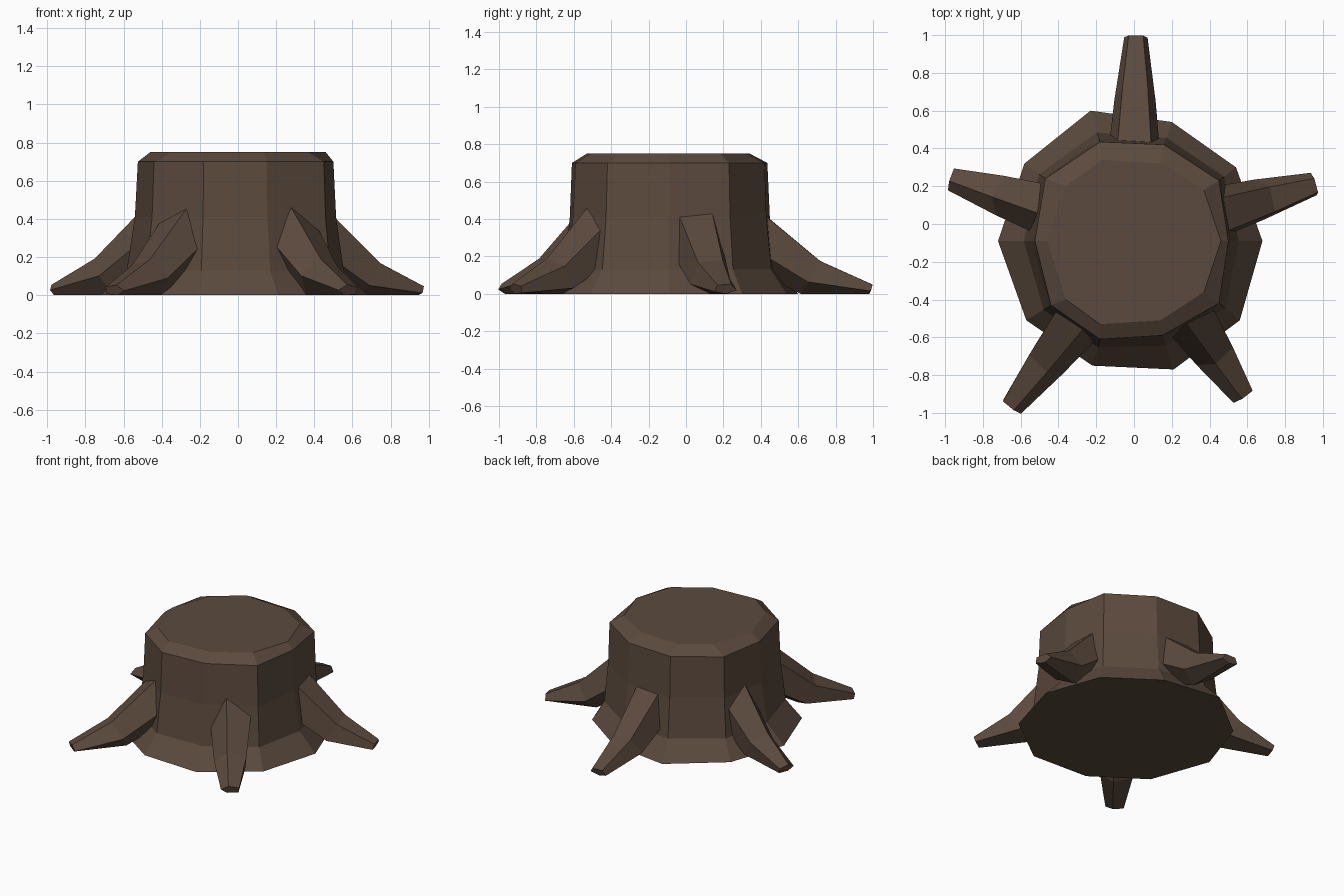
import bpy, bmesh, math
from mathutils import Vector

if "Cube" in bpy.data.objects:
    bpy.data.objects.remove(bpy.data.objects["Cube"])

bark = bpy.data.materials.new("dark_brown_bark")
bark.diffuse_color = (0.105, 0.068, 0.047, 1)
bark.use_nodes = True
bark.node_tree.nodes["Principled BSDF"].inputs["Base Color"].default_value = bark.diffuse_color


def loft(name, rings):
    """Skin equal-length rings and close both ends."""
    bm = bmesh.new()
    loops = [[bm.verts.new(p) for p in ring] for ring in rings]
    n = len(loops[0])
    for a, b in zip(loops, loops[1:]):
        for i in range(n):
            j = (i + 1) % n
            bm.faces.new((a[i], a[j], b[j], b[i]))
    bm.faces.new(loops[0])
    bm.faces.new(loops[-1])
    bmesh.ops.recalc_face_normals(bm, faces=bm.faces[:])
    me = bpy.data.meshes.new(name)
    bm.to_mesh(me)
    bm.free()
    me.materials.append(bark)
    ob = bpy.data.objects.new(name, me)
    bpy.context.collection.objects.link(ob)
    return ob


# Trunk: irregular ten-sided outlines, flared foot and bevelled top
foot = [(.68, -.09), (.54, .30), (.20, .54), (-.23, .60), (-.58, .32),
        (-.72, -.09), (-.57, -.51), (-.22, -.75), (.21, -.77), (.56, -.51)]
rim = [(.50, -.09), (.45, .23), (.16, .42), (-.18, .435), (-.47, .24),
       (-.525, -.09), (-.44, -.43), (-.18, -.61), (.15, -.59), (.45, -.42)]
cap = [(.46, -.09), (.37, .18), (.14, .32), (-.17, .34), (-.36, .20),
       (-.46, -.09), (-.36, -.40), (-.18, -.53), (.14, -.51), (.37, -.36)]


def blend(t, z):
    return [(a[0] + (b[0] - a[0]) * t, a[1] + (b[1] - a[1]) * t, z)
            for a, b in zip(rim, foot)]


loft("trunk", [blend(1, 0), blend(.3, .13), blend(.08, .41), blend(0, .70),
               [(x, y, .75) for x, y in cap]])

# Roots: tapering five-sided limbs that droop to the ground
# (fraction along root, height, half width, half thickness, tilt in degrees)
stations = [(0, .335, .155, .17, 38), (.53, .095, .115, .115, 30), (1, .025, .065, .032, 17)]


def root(name, start, tip, roll):
    s, e = Vector((*start, 0)), Vector((*tip, 0))
    out = (e - s).normalized()
    side = Vector((-out.y, out.x, 0))
    rings = []
    for t, z, w, h, tilt in stations:
        c = s.lerp(e, t) + Vector((0, 0, z))
        a = math.radians(tilt)
        up = out * math.sin(a) + Vector((0, 0, math.cos(a)))
        ring = []
        for k in range(5):
            q = math.radians(54 + 72 * k + roll)
            p = c + side * math.cos(q) * w + up * math.sin(q) * h
            p.z = max(p.z, 0)
            ring.append(p)
        rings.append(ring)
    return loft(name, rings)


root("back_root", (0, .31), (.01, .99), 0)
root("left_root", (-.38, .055), (-.965, .24), 22)
root("right_root", (.38, .04), (.955, .21), 8)
root("front_left_root", (-.25, -.44), (-.65, -.965), 15)
root("front_right_root", (.25, -.42), (.58, -.91), -22)
